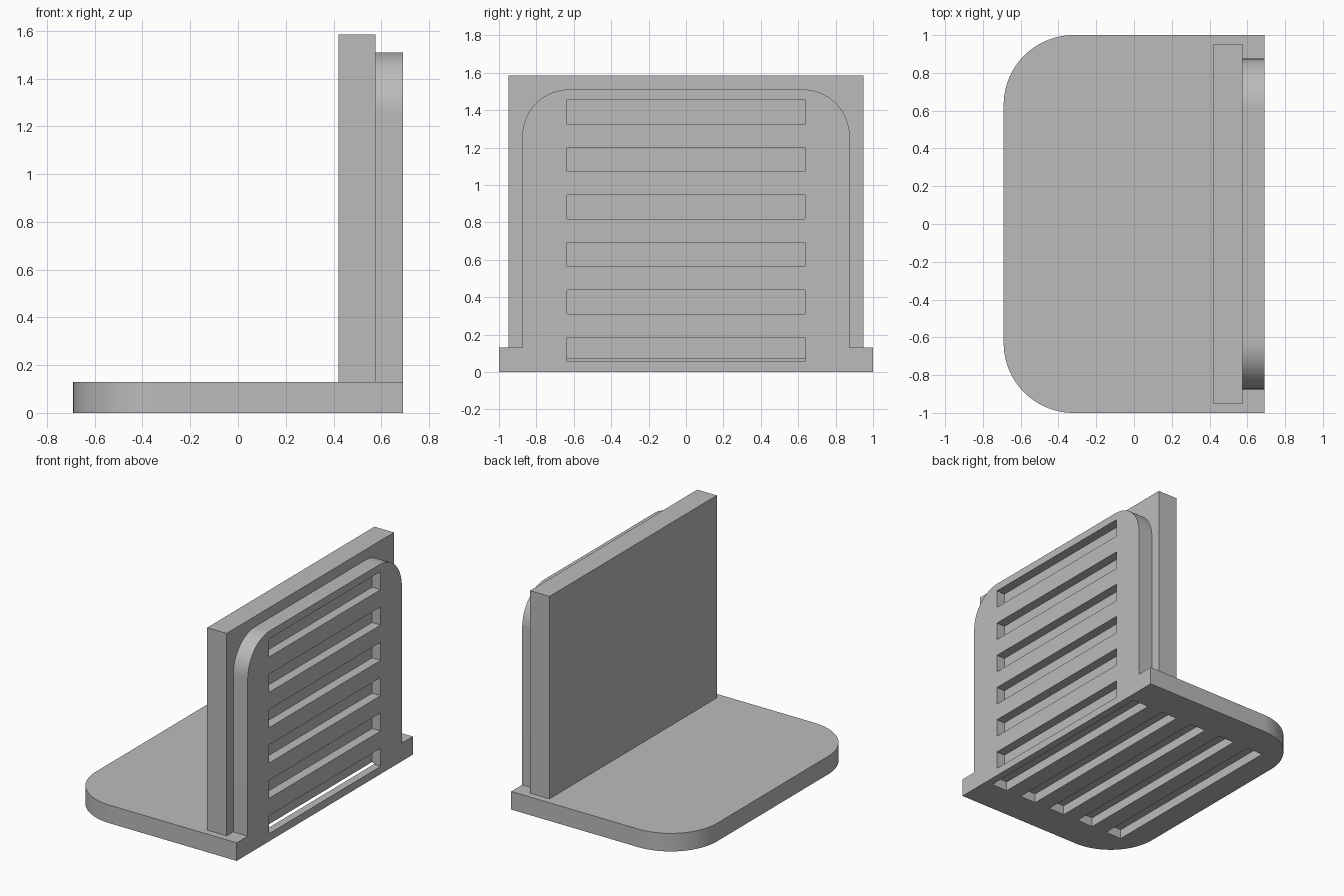
import bpy
import bmesh
import math

cube = bpy.data.objects.get("Cube")
if cube:
    bpy.data.objects.remove(cube, do_unlink=True)

grey = bpy.data.materials.new("plain grey")
grey.use_nodes = True
colour = (0.5, 0.5, 0.5, 1)
grey.diffuse_color = colour
grey.node_tree.nodes["Principled BSDF"].inputs["Base Color"].default_value = colour


def make_object(name, bm):
    bmesh.ops.recalc_face_normals(bm, faces=bm.faces)
    mesh = bpy.data.meshes.new(name)
    bm.to_mesh(mesh)
    bm.free()
    mesh.materials.append(grey)
    obj = bpy.data.objects.new(name, mesh)
    bpy.context.collection.objects.link(obj)
    return obj


def extrude_outline(name, points, offset):
    """Turn a closed outline into a solid."""
    bm = bmesh.new()
    face = bm.faces.new([bm.verts.new(p) for p in points])
    result = bmesh.ops.extrude_face_region(bm, geom=[face], use_keep_orig=True)
    verts = [v for v in result["geom"] if isinstance(v, bmesh.types.BMVert)]
    bmesh.ops.translate(bm, vec=offset, verts=verts)
    return make_object(name, bm)


def add_boxes(name, boxes):
    """Make one object from (low corner, high corner) boxes."""
    bm = bmesh.new()
    for low, high in boxes:
        verts = bmesh.ops.create_cube(bm, size=1)["verts"]
        for v in verts:
            v.co = [(a + b) / 2 + c * (b - a) for a, b, c in zip(low, high, v.co)]
    return make_object(name, bm)


def rounded_end(half_width, start, end, radius, steps=24):
    """Outline square at start and rounded at end, as (across, along)."""
    sign = 1 if end > start else -1
    arc = []
    for i in range(steps + 1):
        a = math.pi / 2 * i / steps
        arc.append((half_width - radius + radius * math.cos(a),
                    end - sign * radius * (1 - math.sin(a))))
    side = [(half_width, start)] + arc
    return side + [(-u, v) for u, v in reversed(side)]


def boolean(obj, other, operation):
    mod = obj.modifiers.new(operation.lower(), "BOOLEAN")
    mod.operation = operation
    mod.solver = "EXACT"
    mod.object = other
    bpy.context.view_layer.objects.active = obj
    bpy.ops.object.modifier_apply(modifier=mod.name)
    bpy.data.objects.remove(other, do_unlink=True)


# Foot plate joined to the upright plate
bracket = extrude_outline(
    "bracket", [(v, u, 0) for u, v in rounded_end(1, 0.69, -0.69, 0.37)], (0, 0, 0.13))
upright = extrude_outline(
    "upright", [(0.575, u, v) for u, v in rounded_end(0.875, 0.08, 1.51, 0.25)], (0.115, 0, 0))
boolean(bracket, upright, "UNION")

# Slots recessed into the underside and the outer face
pitch, width, depth = 0.254, 0.13, 0.068
floor_slots = []
for i in range(5):
    x = 0.505 - i * pitch
    floor_slots.append(((x, -0.75, -0.1), (x + width, 0.75, depth)))
wall_slots = []
for i in range(6):
    z = 0.055 + i * pitch
    wall_slots.append(((0.69 - depth, -0.635, z), (0.8, 0.635, z + width)))
boolean(bracket, add_boxes("floor_slot_cutter", floor_slots), "DIFFERENCE")
boolean(bracket, add_boxes("wall_slot_cutter", wall_slots), "DIFFERENCE")

bpy.ops.object.select_all(action="DESELECT")
bracket.select_set(True)
bpy.context.view_layer.objects.active = bracket
bpy.ops.object.shade_smooth_by_angle(angle=math.radians(30))

# Thick square board in front of the upright
add_boxes("board", [((0.42, -0.95, 0.13), (0.575, 0.95, 1.585))])
